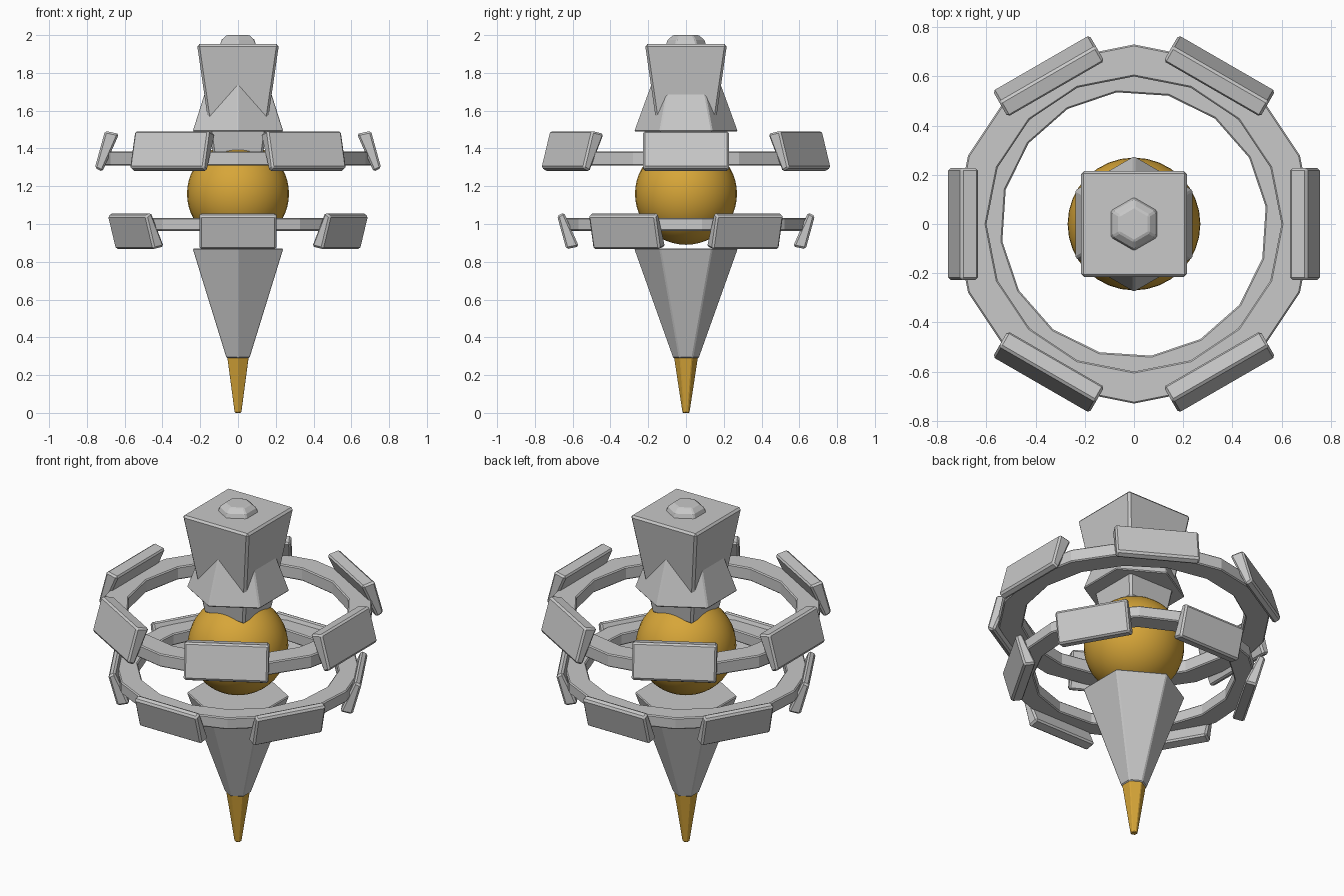
import bpy
import bmesh
from math import sin, cos, pi, radians, sqrt
from mathutils import Matrix, Vector

cube = bpy.data.objects.get("Cube")
if cube:
    bpy.data.objects.remove(cube)


def make_material(name, color):
    mat = bpy.data.materials.new(name)
    mat.use_nodes = True
    mat.diffuse_color = color
    mat.node_tree.nodes["Principled BSDF"].inputs["Base Color"].default_value = color
    return mat


stone = make_material("pale grey stone", (0.58, 0.58, 0.58, 1))
gold = make_material("gold", (0.68, 0.38, 0.04, 1))


def finish(name, bm, mat, bevel):
    """Turn a bmesh into an object with lightly chamfered edges."""
    bmesh.ops.recalc_face_normals(bm, faces=bm.faces)
    mesh = bpy.data.meshes.new(name)
    bm.to_mesh(mesh)
    bm.free()
    mesh.materials.append(mat)
    obj = bpy.data.objects.new(name, mesh)
    bpy.context.collection.objects.link(obj)
    if bevel:
        mod = obj.modifiers.new("Chamfer", "BEVEL")
        mod.width = bevel
        mod.segments = 1
        mod.limit_method = "ANGLE"
        mod.angle_limit = radians(30)
    return obj


def lathe(name, profile, sides, mat, start=0.0, closed=False, bevel=0.006):
    """Sweep (radius, height) points around z; closed makes a hoop, open gets caps."""
    bm = bmesh.new()
    angles = [start + 2 * pi * i / sides for i in range(sides)]
    rows = [[bm.verts.new((r * cos(a), r * sin(a), z)) for a in angles] for r, z in profile]
    pairs = list(zip(rows, rows[1:]))
    if closed:
        pairs.append((rows[-1], rows[0]))
    else:
        bm.faces.new(rows[0])
        bm.faces.new(rows[-1])
    for low, high in pairs:
        for i in range(sides):
            j = (i + 1) % sides
            bm.faces.new((low[i], low[j], high[j], high[i]))
    return finish(name, bm, mat, bevel)


def plate(name, profile, half_width, angle):
    """Wedge-section slab facing outward at the given angle."""
    bm = bmesh.new()
    face = bm.faces.new([bm.verts.new((r, -half_width, z)) for r, z in profile])
    out = bmesh.ops.extrude_face_region(bm, geom=[face])
    moved = [v for v in out["geom"] if isinstance(v, bmesh.types.BMVert)]
    bmesh.ops.translate(bm, verts=moved, vec=Vector((0, 2 * half_width, 0)))
    bmesh.ops.rotate(bm, verts=bm.verts, cent=(0, 0, 0), matrix=Matrix.Rotation(angle, 3, "Z"))
    return finish(name, bm, stone, 0.01)


def armoured_ring(name, height, scale, flip, turn):
    """Sixteen-sided hoop carrying six leaning plates."""
    def place(points):
        return [(r * scale, height + z * scale * flip) for r, z in points]

    hoop = [(0.60, -0.038), (0.73, -0.038), (0.73, 0.038), (0.60, 0.038)]
    wedge = [(0.63, 0.13), (0.704, 0.146), (0.758, -0.05), (0.718, -0.07)]
    lathe(name + "_hoop", place(hoop), 16, stone, turn, closed=True)
    for i in range(6):
        plate(f"{name}_plate_{i + 1}", place(wedge), 0.227 * scale, turn + i * pi / 3)


# Spike: gold tip and hexagonal stone body
lathe("spike_tip", [(0.02, 0), (0.066, 0.3)], 6, gold, pi / 2, bevel=0.004)
lathe("spike_body", [(0.07, 0.29), (0.277, 0.87)], 6, stone, pi / 2)

# Core orb
bpy.ops.mesh.primitive_uv_sphere_add(segments=32, ring_count=24, radius=0.27, location=(0, 0, 1.16))
orb = bpy.context.object
orb.name = "core_orb"
orb.data.materials.append(gold)
bpy.ops.object.shade_smooth()

# Head: hexagonal cone poking through a flared square block
lathe("head_cone", [(0.277, 1.49), (0.1, 1.975), (0.07, 2.0)], 6, stone, pi / 2)
lathe("head_block", [(0.132 * sqrt(2), 1.365), (0.217 * sqrt(2), 1.952)], 4, stone, pi / 4, bevel=0.012)

# Two rings, the lower one smaller, inverted and turned
armoured_ring("upper_ring", 1.347, 1.0, 1, 0)
armoured_ring("lower_ring", 0.998, 0.9, -1, radians(30))
